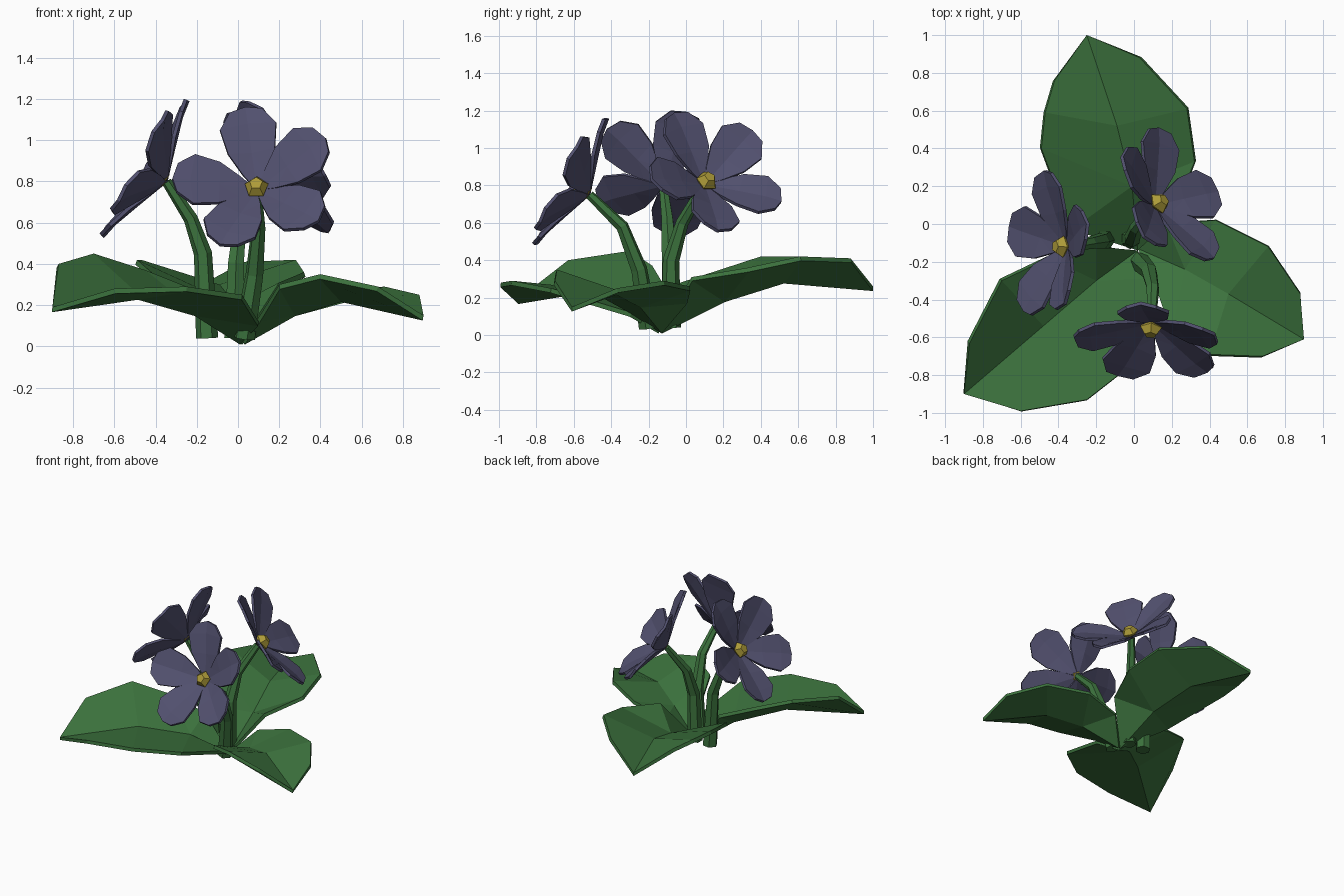
import bpy
import bmesh
from math import radians, sin, cos
from mathutils import Vector, Matrix

cube = bpy.data.objects.get("Cube")
if cube:
    bpy.data.objects.remove(cube, do_unlink=True)


def make_material(name, rgb):
    mat = bpy.data.materials.new(name)
    mat.use_nodes = True
    mat.diffuse_color = (*rgb, 1)
    mat.node_tree.nodes["Principled BSDF"].inputs["Base Color"].default_value = (*rgb, 1)
    return mat


GREEN = make_material("leaf green", (0.045, 0.17, 0.047))
VIOLET = make_material("petal violet", (0.085, 0.082, 0.16))
YELLOW = make_material("pollen yellow", (0.42, 0.33, 0.04))


def add_object(name, bm, mat, matrix=None):
    mesh = bpy.data.meshes.new(name)
    bm.to_mesh(mesh)
    bm.free()
    mesh.materials.append(mat)
    obj = bpy.data.objects.new(name, mesh)
    if matrix:
        obj.matrix_world = matrix
    bpy.context.collection.objects.link(obj)
    return obj


def add_blade(bm, rib, left, right, matrix=Matrix()):
    """Faceted blade: a four-point rib with four edge points on each side."""
    def verts(points):
        return [bm.verts.new(matrix @ Vector(p)) for p in points]
    base, low, high, tip = verts(rib)
    for side, edge in ((1, verts(left)), (-1, verts(right))):
        a, b, c, d = edge
        for face in ((base, low, a), (low, b, a), (low, high, c, b), (high, tip, d, c)):
            bm.faces.new(face[::side])


def thicken(obj, amount, offset):
    mod = obj.modifiers.new("thickness", "SOLIDIFY")
    mod.thickness = amount
    mod.offset = offset


def add_leaf(name, rib, left, right):
    bm = bmesh.new()
    add_blade(bm, rib, left, right)
    thicken(add_object(name, bm, GREEN), 0.025, -1)


# Leaves: rib from base to tip, then the two edges
add_leaf("back_leaf",
         [(0.02, -0.14, 0.03), (-0.01, 0.2, 0.2), (-0.09, 0.52, 0.3), (-0.25, 1.0, 0.26)],
         [(-0.33, -0.03, 0.28), (-0.49, 0.4, 0.42), (-0.47, 0.59, 0.42), (-0.42, 0.76, 0.4)],
         [(0.2, 0.03, 0.31), (0.32, 0.33, 0.36), (0.28, 0.61, 0.42), (0.03, 0.88, 0.41)])
add_leaf("left_leaf",
         [(0.02, -0.13, 0.03), (0.27, -0.24, 0.17), (0.5, -0.37, 0.24), (0.9, -0.61, 0.15)],
         [(0.17, 0.0, 0.19), (0.43, 0.02, 0.26), (0.71, -0.12, 0.29), (0.88, -0.37, 0.25)],
         [(0.1, -0.29, 0.14), (0.2, -0.58, 0.3), (0.4, -0.69, 0.35), (0.68, -0.7, 0.29)])
add_leaf("right_leaf",
         [(0.02, -0.14, 0.03), (-0.2, -0.3, 0.17), (-0.48, -0.54, 0.25), (-0.9, -0.9, 0.19)],
         [(0.1, -0.29, 0.12), (0.02, -0.72, 0.25), (-0.25, -0.93, 0.29), (-0.6, -0.99, 0.28)],
         [(-0.2, -0.12, 0.27), (-0.45, -0.18, 0.37), (-0.7, -0.3, 0.45), (-0.87, -0.63, 0.4)])


# Petal outline, pointing along local x with its face toward local z
PETAL_RIB = [(0.0, 0, -0.035), (0.18, 0, 0.025), (0.32, 0, 0.07), (0.405, 0, 0.085)]
PETAL_EDGE = [(0.08, 0.058, 0), (0.18, 0.115, 0.045), (0.3, 0.138, 0.08), (0.38, 0.08, 0.095)]
# Each petal's direction and how far it curls forward, in degrees
PETALS = ((103, 0), (35, 6), (-34, 2), (-109, 0), (-176, 0))


def add_stem(name, path):
    curve = bpy.data.curves.new(name, "CURVE")
    curve.dimensions = "3D"
    curve.bevel_depth = 0.054
    curve.bevel_resolution = 1
    curve.use_fill_caps = True
    spline = curve.splines.new("POLY")
    spline.points.add(len(path) - 1)
    for i, (point, co) in enumerate(zip(spline.points, path)):
        point.co = (*co, 1)
        point.radius = 1 - 0.18 * i
    curve.materials.append(GREEN)
    obj = bpy.data.objects.new(name, curve)
    bpy.context.collection.objects.link(obj)
    # Store the stem as a plain faceted mesh
    mesh = bpy.data.meshes.new_from_object(obj.evaluated_get(bpy.context.evaluated_depsgraph_get()))
    bpy.data.objects.remove(obj)
    mesh.shade_flat()
    bpy.context.collection.objects.link(bpy.data.objects.new(name, mesh))


def add_flower(side, centre, azimuth, elevation, roll, stem):
    a, e = radians(azimuth), radians(elevation)
    normal = Vector((cos(e) * cos(a), cos(e) * sin(a), sin(e)))
    across = Vector((-sin(a), cos(a), 0))
    frame = Matrix((across, normal.cross(across), normal)).transposed().to_4x4()
    frame = Matrix.Translation(centre) @ frame

    # Five petals
    bm = bmesh.new()
    mirrored = [(x, -y, z) for x, y, z in PETAL_EDGE]
    for angle, curl in PETALS:
        turn = Matrix.Rotation(radians(angle + roll), 4, "Z") @ Matrix.Rotation(radians(-curl), 4, "Y")
        add_blade(bm, PETAL_RIB, PETAL_EDGE, mirrored, turn)
    thicken(add_object(side + "_petals", bm, VIOLET, frame), 0.018, 0)

    # Five-sided faceted centre
    bm = bmesh.new()
    for r1, r2, z in ((0.035, 0.06, -0.015), (0.06, 0.033, 0.025)):
        bmesh.ops.create_cone(bm, cap_ends=True, segments=5, radius1=r1, radius2=r2,
                              depth=0.04, matrix=Matrix.Translation((0, 0, z)))
    add_object(side + "_flower_centre", bm, YELLOW, frame)

    # Stem ends just behind the petals
    add_stem(side + "_stem", stem + [Vector(centre) - normal * 0.04])


add_flower("front", (0.09, -0.55, 0.77), -94, 30, -4,
           [(0.03, -0.2, 0.04), (0.08, -0.25, 0.35), (0.1, -0.34, 0.58)])
add_flower("left", (0.13, 0.11, 0.82), 31, 36, 3,
           [(-0.02, -0.08, 0.04), (-0.01, -0.08, 0.4), (0.01, -0.02, 0.6)])
add_flower("right", (-0.38, -0.12, 0.82), 178, 32, 5,
           [(-0.15, -0.08, 0.04), (-0.17, -0.09, 0.45), (-0.23, -0.1, 0.62)])
